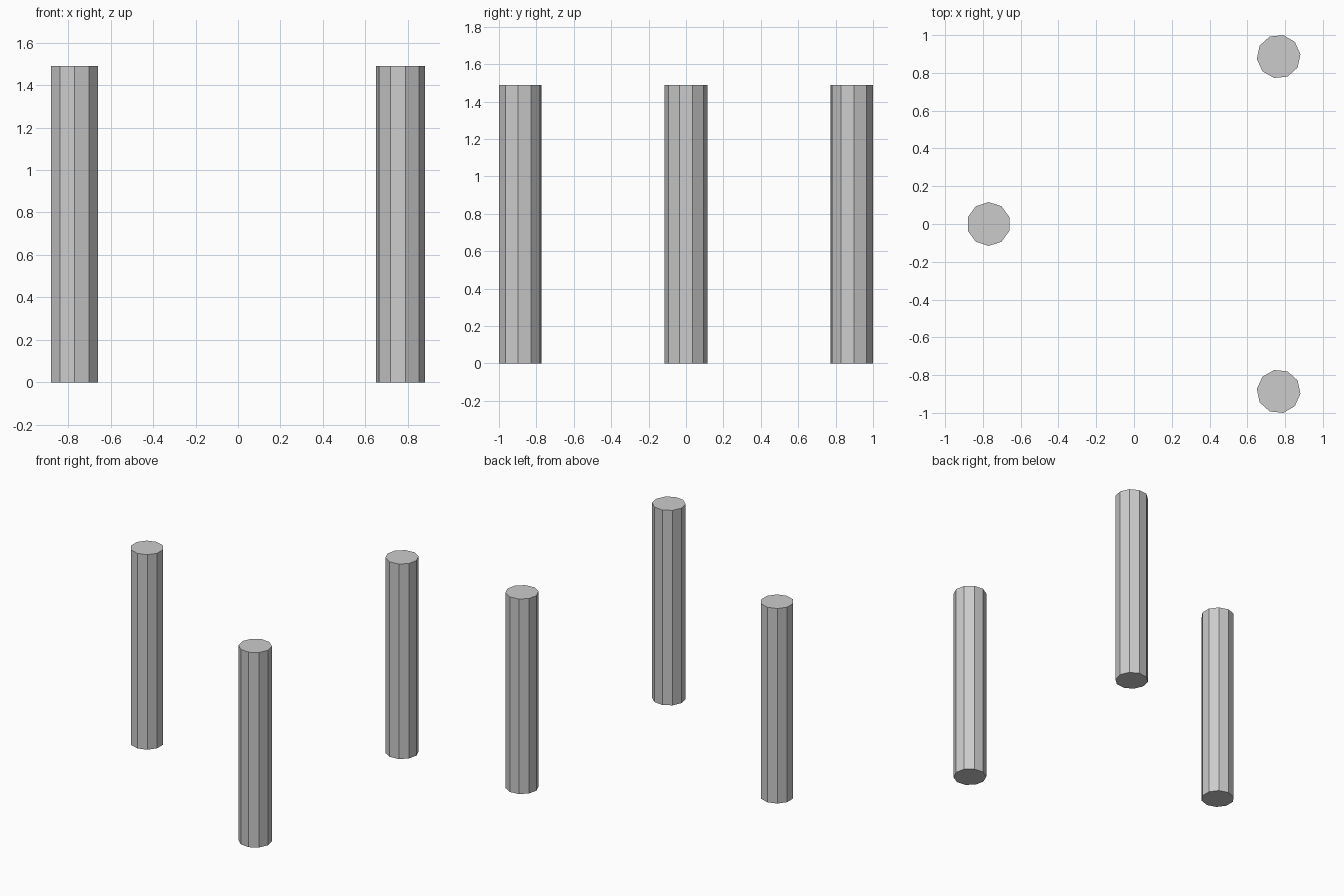
import bpy
from math import radians, sin, cos

if "Cube" in bpy.data.objects:
    bpy.data.objects.remove(bpy.data.objects["Cube"])

SIDES, RADIUS, HEIGHT = 10, 0.116, 1.49
RING, CENTRE_X = 1.0235, 0.254  # circle through the three post centres

# Three ten-sided posts, each turned 120 degrees around the ring
for name, deg in (("left_post", 180), ("back_right_post", 60), ("front_right_post", -60)):
    a = radians(deg)
    bpy.ops.mesh.primitive_cylinder_add(
        vertices=SIDES, radius=RADIUS, depth=HEIGHT,
        location=(CENTRE_X + RING * cos(a), RING * sin(a), HEIGHT / 2),
        rotation=(0, 0, a))
    bpy.context.object.name = name
